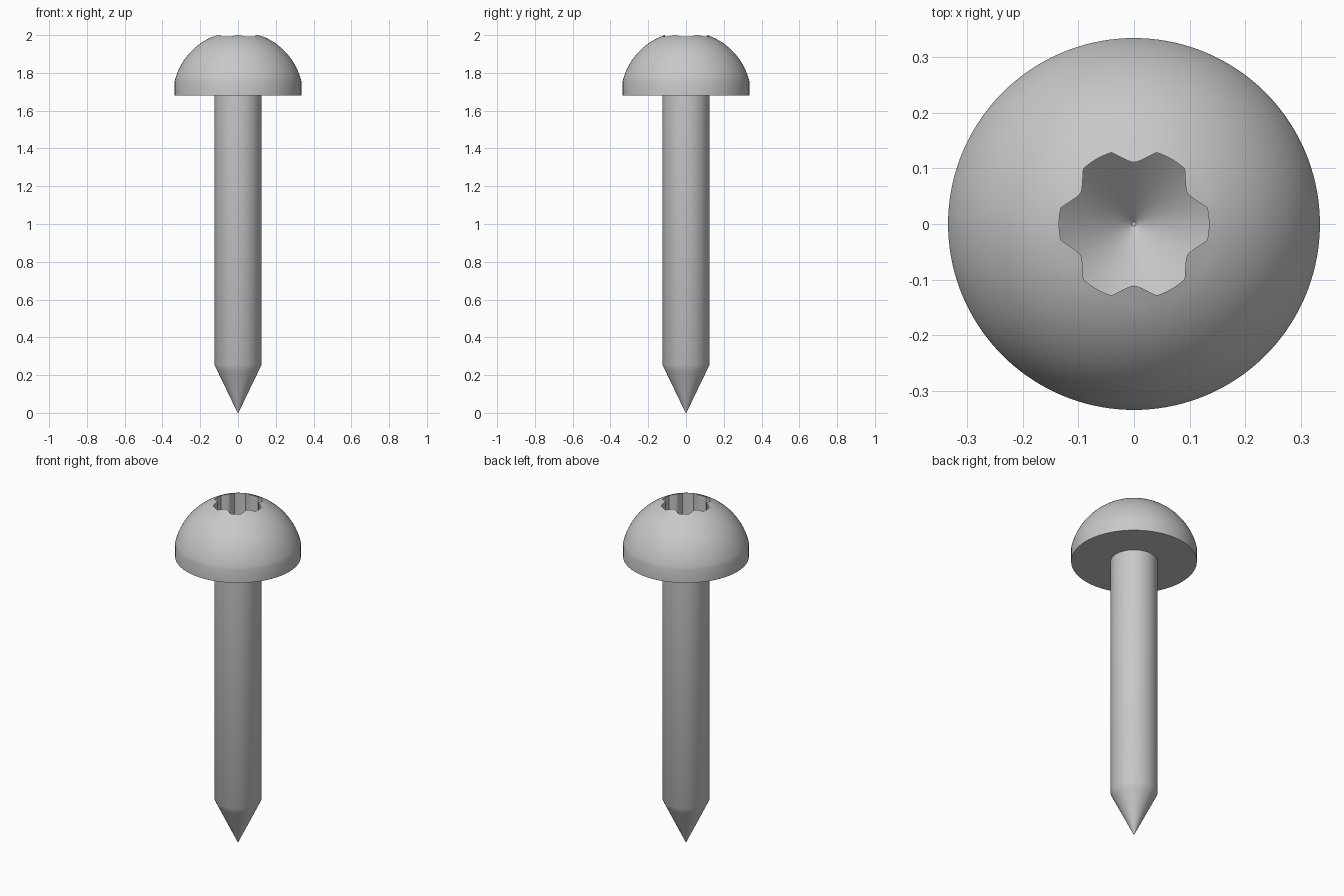
import bpy
import bmesh
import math

cube = bpy.data.objects.get("Cube")
if cube:
    bpy.data.objects.remove(cube, do_unlink=True)

SEGMENTS = 144
HEAD_R, HEAD_BASE = 0.335, 1.68
SHANK_R = 0.125
DOME_R, DOME_Z = 0.345, 1.674
LOBE_R, NOTCH_R = 0.135, 0.111

steel = bpy.data.materials.new("grey steel")
steel.use_nodes = True
grey = (0.58, 0.58, 0.58, 1)
steel.diffuse_color = grey
steel.node_tree.nodes["Principled BSDF"].inputs["Base Color"].default_value = grey


def dome_height(r):
    return DOME_Z + math.sqrt(DOME_R ** 2 - r ** 2)


def floor_height(r):
    return 1.68 + 0.95 * r


def lobed_radius(a):
    """Six-lobed outline: flat arcs on the lobes, rounded notches between."""
    off = abs((math.degrees(a) + 30) % 60 - 30)
    t = min(1, (30 - off) / 17.5)
    return NOTCH_R + (LOBE_R - NOTCH_R) * t ** 1.6


def circle(r, z):
    return lambda a: (r, z)


def lobed(height):
    return lambda a: (lobed_radius(a), height(lobed_radius(a)))


def loft(name, sections, cap_start=False, cap_end=False):
    """Skin a stack of rings, each giving radius and height by angle."""
    bm = bmesh.new()
    rings = []
    for section in sections:
        ring = []
        for i in range(SEGMENTS):
            a = math.tau * i / SEGMENTS
            r, z = section(a)
            ring.append(bm.verts.new((r * math.cos(a), r * math.sin(a), z)))
        rings.append(ring)
    for low, high in zip(rings, rings[1:]):
        for i in range(SEGMENTS):
            j = (i + 1) % SEGMENTS
            bm.faces.new((low[i], low[j], high[j], high[i]))
    if cap_start:
        bm.faces.new(rings[0][::-1])
    if cap_end:
        bm.faces.new(rings[-1])
    mesh = bpy.data.meshes.new(name)
    bm.to_mesh(mesh)
    bm.free()
    mesh.materials.append(steel)
    obj = bpy.data.objects.new(name, mesh)
    bpy.context.collection.objects.link(obj)
    bpy.ops.object.select_all(action="DESELECT")
    obj.select_set(True)
    bpy.context.view_layer.objects.active = obj
    bpy.ops.object.shade_smooth_by_angle(angle=math.radians(35))
    return obj


# Shank with a pointed tip
loft("shank", [circle(0.002, 0), circle(0.108, 0.22), circle(SHANK_R, 0.255),
               circle(SHANK_R, HEAD_BASE)], cap_start=True)

# Domed head: underside, short straight rim, dome
sections = [circle(SHANK_R, HEAD_BASE), circle(HEAD_R, HEAD_BASE)]
start, end, steps = math.asin(HEAD_R / DOME_R), math.asin(0.15 / DOME_R), 18
for k in range(steps + 1):
    r = DOME_R * math.sin(start + (end - start) * k / steps)
    sections.append(circle(r, dome_height(r)))

# Six-lobed drive recess with straight walls and a conical floor
sections += [lobed(dome_height), lobed(floor_height),
             circle(0.06, floor_height(0.06)), circle(0.004, floor_height(0.004))]
loft("head", sections, cap_end=True)
